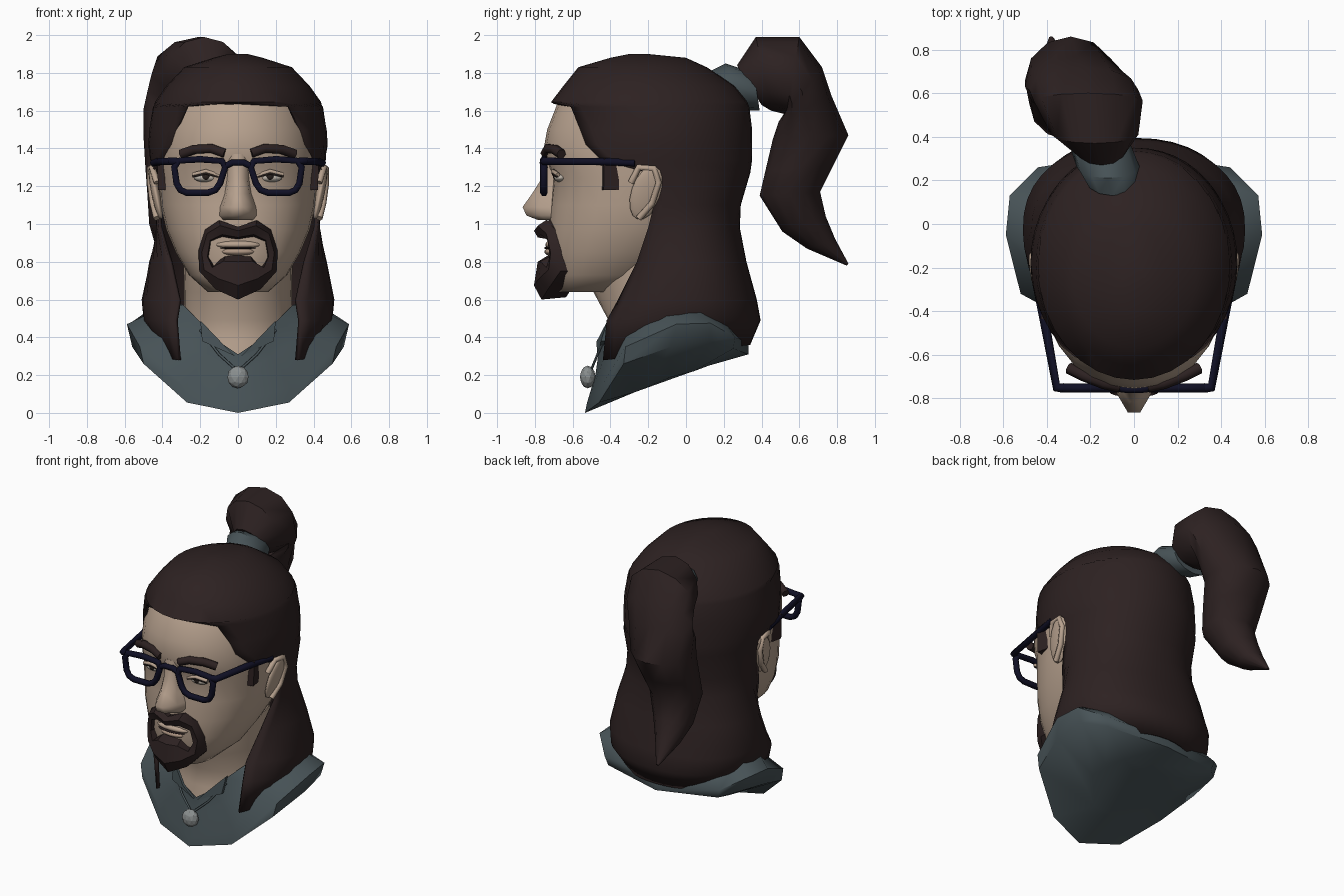
import bpy, bmesh, math
from mathutils import Vector

cube = bpy.data.objects.get("Cube")
if cube:
    bpy.data.objects.remove(cube, do_unlink=True)


def material(name, r, g, b):
    mat = bpy.data.materials.new(name)
    mat.use_nodes = True
    mat.diffuse_color = (r, g, b, 1)
    node = next(n for n in mat.node_tree.nodes if n.type == 'BSDF_PRINCIPLED')
    node.inputs["Base Color"].default_value = (r, g, b, 1)
    node.inputs["Roughness"].default_value = 0.8
    return mat


SKIN = material("skin", .47, .355, .27)
LIP = material("lip", .42, .3, .225)
HAIR = material("dark brown hair", .026, .0155, .0155)
CLOTH = material("slate cloth", .065, .088, .097)
FRAME = material("navy frame", .005, .005, .018)
WHITE = material("eye white", .5, .45, .39)
DARK = material("dark iris", .02, .014, .012)
STONE = material("grey stone", .26, .28, .28)


def finish(obj, mat, angle=40):
    obj.data.materials.append(mat)
    bpy.ops.object.select_all(action='DESELECT')
    obj.select_set(True)
    bpy.context.view_layer.objects.active = obj
    bpy.ops.object.shade_smooth_by_angle(angle=math.radians(angle))
    return obj


def from_bmesh(name, bm, mat, angle=40):
    bmesh.ops.recalc_face_normals(bm, faces=bm.faces)
    mesh = bpy.data.meshes.new(name)
    bm.to_mesh(mesh)
    bm.free()
    obj = bpy.data.objects.new(name, mesh)
    bpy.context.collection.objects.link(obj)
    return finish(obj, mat, angle)


def loft(name, rings, mat, closed=True, start_cap=True, end_cap=True, angle=40):
    """Skin a list of equal rings of points."""
    bm = bmesh.new()
    rows = [[bm.verts.new(p) for p in ring] for ring in rings]
    count = len(rows[0])
    for a, b in zip(rows, rows[1:]):
        for i in range(count if closed else count - 1):
            j = (i + 1) % count
            bm.faces.new((a[i], a[j], b[j], b[i]))
    if start_cap:
        bm.faces.new(rows[0])
    if end_cap:
        bm.faces.new(rows[-1])
    bmesh.ops.remove_doubles(bm, verts=bm.verts, dist=0.0005)
    return from_bmesh(name, bm, mat, angle)


def signed_pow(v, e):
    return math.copysign(abs(v) ** e, v)


def oval(z, w, front, back, e=.9, n=28):
    """Horizontal squarish oval, from its front and back depth."""
    mid, r = (front + back) / 2, (back - front) / 2
    turns = [math.tau * i / n for i in range(n)]
    return [(w * signed_pow(math.sin(t), e), mid - r * signed_pow(math.cos(t), e), z) for t in turns]


def arc(z, w, back, edge, opening, e=1, dip=0, n=33):
    """Squarish hair ring, open at the front by an angle on either side, dipping forward."""
    a = math.radians(opening)
    r = (back - edge) / (1 + math.cos(a) ** e)
    turns = [a + (math.tau - 2 * a) * i / (n - 1) for i in range(n)]
    return [(w * signed_pow(math.sin(t), e), back - r - r * signed_pow(math.cos(t), e),
             z - dip * (1 + math.cos(t)) / 2) for t in turns]


def lean(x, rx, y1, z1, y2, z2, n=12):
    """Tilted ring between an outer and an inner point of the side profile."""
    mid = Vector((x, (y1 + y2) / 2, (z1 + z2) / 2))
    half = Vector((0, (y1 - y2) / 2, (z1 - z2) / 2))
    side = Vector((rx, 0, 0))
    return [mid + half * math.cos(math.tau * i / n) + side * math.sin(math.tau * i / n) for i in range(n)]


def mirrored(half):
    return half + [(-p[0], *p[1:]) for p in half[-2:0:-1]]


def tube(name, points, radius, mat, cyclic=False):
    curve = bpy.data.curves.new(name, 'CURVE')
    curve.dimensions = '3D'
    curve.bevel_depth = radius
    curve.bevel_resolution = 1
    curve.use_fill_caps = True
    spline = curve.splines.new('POLY')
    spline.points.add(len(points) - 1)
    for dst, p in zip(spline.points, points):
        dst.co = (*p, 1)
    spline.use_cyclic_u = cyclic
    curve.materials.append(mat)
    obj = bpy.data.objects.new(name, curve)
    bpy.context.collection.objects.link(obj)
    return obj


def ball(name, loc, scale, mat, rot=(0, 0, 0), seg=14):
    bpy.ops.mesh.primitive_uv_sphere_add(segments=seg, ring_count=8, location=loc, rotation=rot)
    obj = bpy.context.object
    obj.name, obj.scale = name, scale
    return finish(obj, mat)


# Head and neck
loft("head", [oval(*r) for r in (
    (1.74, .3, -.58, .14, 1), (1.64, .38, -.68, .26, 1), (1.5, .42, -.735, .3, .95), (1.39, .425, -.755, .3, .93),
    (1.31, .425, -.73, .29, .86), (1.24, .42, -.705, .28, .86), (1.1, .41, -.72, .24), (.97, .38, -.73, .15),
    (.85, .33, -.73, .02), (.73, .26, -.715, -.12), (.64, .16, -.69, -.3))], SKIN, angle=60)
loft("neck", [oval(*r, 1) for r in (
    (.85, .29, -.52, .15), (.64, .285, -.49, .15), (.49, .285, -.41, .15),
    (.38, .3, -.425, .15), (.3, .3, -.44, .12))], SKIN)

# Nose, widening to the tip
loft("nose", [[(-w * 1.4, -.64, z), (-w, tip * .4 - .43, z), (-w * .35, tip, z),
               (w * .35, tip, z), (w, tip * .4 - .43, z), (w * 1.4, -.64, z)]
              for z, w, tip in ((1.37, .05, -.75), (1.24, .05, -.765), (1.16, .06, -.815),
                                (1.09, .08, -.865), (1.045, .085, -.845), (1.02, .07, -.78))], SKIN, angle=75)

# Lips
ball("upper_lip", (0, -.705, .89), (.12, .04, .025), SKIN)
ball("lower_lip", (0, -.71, .853), (.09, .04, .022), LIP)
ball("mouth_line", (0, -.722, .873), (.1, .032, .006), HAIR)

# Goatee and moustache: a raised band between two outlines
outer = mirrored([(0, .985), (.1, 1.02), (.175, .97), (.21, .86), (.205, .75), (.12, .655), (0, .6)])
inner = mirrored([(0, .915), (.08, .925), (.14, .9), (.15, .82), (.12, .775), (.065, .84), (0, .85)])


def beard_ring(blend, depth):
    ring = []
    for (ox, oz), (ix, iz) in zip(outer, inner):
        x, z = ix + (ox - ix) * blend, iz + (oz - iz) * blend
        ring.append((x, -.785 + 2.4 * x * x + depth, z))
    return ring


loft("goatee", [beard_ring(*r) for r in ((0, .08), (.2, .0), (.7, -.02), (1, .02), (.95, .15))],
     HAIR, start_cap=False, end_cap=False, angle=30)

# Hair shell, open around the face, falling to the shoulders
hair = loft("long_hair", [arc(*r) for r in (
    (1.9, .05, -.2, -.3, 0), (1.88, .13, 0, -.4, 0), (1.83, .285, .11, -.57, 0), (1.73, .38, .26, -.65, 0),
    (1.645, .44, .325, -.715, 0), (1.62, .45, .335, -.61, 37), (1.5, .47, .35, -.56, 45), (1.42, .475, .35, -.53, 48),
    (1.34, .465, .35, -.45, 60, .95), (1.27, .46, .34, -.2, 86, .94), (1.1, .435, .29, -.17, 84, .93),
    (.98, .435, .285, -.2, 74, .92), (.8, .47, .32, -.26, 48, .9), (.6, .51, .375, -.36, 35, .88),
    (.49, .5, .395, -.42, 39, .88), (.36, .4, .34, -.44, 51, .92, .1))],
    HAIR, closed=False, end_cap=False)
shell = hair.modifiers.new("thickness", 'SOLIDIFY')
shell.thickness = .02

# Hair tie and ponytail, drifting to one side
loft("hair_tie", [lean(*r) for r in (
    (-.1, .12, .13, 1.81, .27, 1.63), (-.12, .145, .21, 1.85, .32, 1.6), (-.16, .14, .36, 1.8, .39, 1.6))], CLOTH)
loft("ponytail", [lean(*r) for r in (
    (-.15, .11, .27, 1.84, .4, 1.63), (-.18, .2, .37, 1.99, .45, 1.6), (-.21, .25, .6, 1.99, .53, 1.58),
    (-.23, .25, .72, 1.83, .51, 1.57), (-.26, .24, .77, 1.68, .49, 1.54), (-.29, .21, .86, 1.47, .46, 1.45),
    (-.3, .19, .78, 1.31, .42, 1.28), (-.31, .17, .71, 1.17, .39, 1.15), (-.34, .13, .74, 1.04, .51, .96),
    (-.36, .08, .79, .92, .64, .87), (-.38, .01, .86, .79, .85, .78))], HAIR)

# Shirt bust with a slanted rounded base
shirt_rows = (
    [(0, -.3, .1), (.1, -.27, .11), (.2, -.2, .15), (.27, -.08, .19), (.27, .04, .22), (.18, .12, .25), (0, .15, .26)],
    [(0, -.535, 0), (.27, -.46, .055), (.5, -.33, .26), (.56, -.08, .35), (.54, .13, .38), (.42, .25, .34), (0, .33, .31)],
    [(0, -.525, .05), (.28, -.45, .14), (.52, -.32, .35), (.588, -.05, .47), (.57, .13, .475), (.44, .26, .4), (0, .33, .37)],
    [(0, -.48, .2), (.18, -.43, .3), (.36, -.32, .42), (.44, -.14, .54), (.45, .05, .56), (.36, .2, .49), (0, .3, .4)],
    [(0, -.455, .31), (.09, -.455, .37), (.2, -.4, .48), (.29, -.22, .57), (.31, .0, .58), (.22, .17, .5), (0, .22, .44)],
)
loft("shirt", [mirrored(row) for row in shirt_rows], CLOTH, end_cap=False, angle=50)

# Pendant
bpy.ops.mesh.primitive_ico_sphere_add(subdivisions=2, location=(0, -.52, .19))
pendant = bpy.context.object
pendant.name, pendant.scale = "pendant", (.058, .042, .06)
finish(pendant, STONE, 15)

# Glasses bridge
tube("glasses_bridge", [(-.08, -.75, 1.3), (-.03, -.757, 1.325), (.03, -.757, 1.325), (.08, -.75, 1.3)], .019, FRAME)

# Paired parts
lens = ((.068, 1.3), (.085, 1.333), (.2, 1.343), (.315, 1.335), (.337, 1.3), (.325, 1.215), (.305, 1.18),
        (.27, 1.165), (.16, 1.165), (.12, 1.18), (.095, 1.215))
for side, s in (("left", 1), ("right", -1)):
    tube(side + "_lens_rim", [(s * x, -.752, z) for x, z in lens], .02, FRAME, True)
    tube(side + "_temple", [(s * .325, -.752, 1.332), (s * .355, -.75, 1.332),
                            (s * .415, -.42, 1.33), (s * .445, -.27, 1.324)], .022, FRAME)
    tube(side + "_eyebrow", [(s * .07, -.745, 1.375), (s * .14, -.73, 1.4),
                             (s * .23, -.695, 1.395), (s * .3, -.66, 1.37)], .027, HAIR)
    ball(side + "_eye", (s * .17, -.665, 1.245), (.065, .035, .024), WHITE)
    ball(side + "_iris", (s * .17, -.69, 1.25), (.021, .014, .018), DARK)
    tube(side + "_upper_lid", [(s * .1, -.693, 1.255), (s * .17, -.703, 1.28), (s * .24, -.678, 1.26)], .012, SKIN)
    tube(side + "_lash_line", [(s * .1, -.697, 1.25), (s * .17, -.706, 1.268), (s * .24, -.683, 1.252)], .007, DARK)
    tilt = (-.32, s * .2, 0)
    ball(side + "_ear", (s * .435, -.21, 1.165), (.025, .08, .15), SKIN, tilt)
    tube(side + "_ear_rim", [(s * x, y, z) for x, y, z in (
        (.43, -.29, 1.22), (.455, -.25, 1.3), (.465, -.17, 1.295), (.465, -.145, 1.22),
        (.45, -.18, 1.11), (.43, -.25, 1.03))], .018, SKIN)
    bpy.ops.mesh.primitive_cube_add(size=1, location=(s * .396, -.39, 1.265), rotation=(0, s * .03, s * .2))
    burn = bpy.context.object
    burn.name, burn.scale = side + "_sideburn", (.04, .1, .17)
    finish(burn, HAIR)
    tube(side + "_pendant_cord", [(s * .2, -.412, .44), (s * .1, -.468, .31), (0, -.505, .22)], .007, CLOTH)
    # Folded collar point
    loft(side + "_collar", [[(s * x, y + d, z) for x, y, z in (
        (.015, -.468, .3), (.09, -.475, .375), (.2, -.415, .49), (.19, -.45, .38))]
        for d in (0, .02)], CLOTH)
